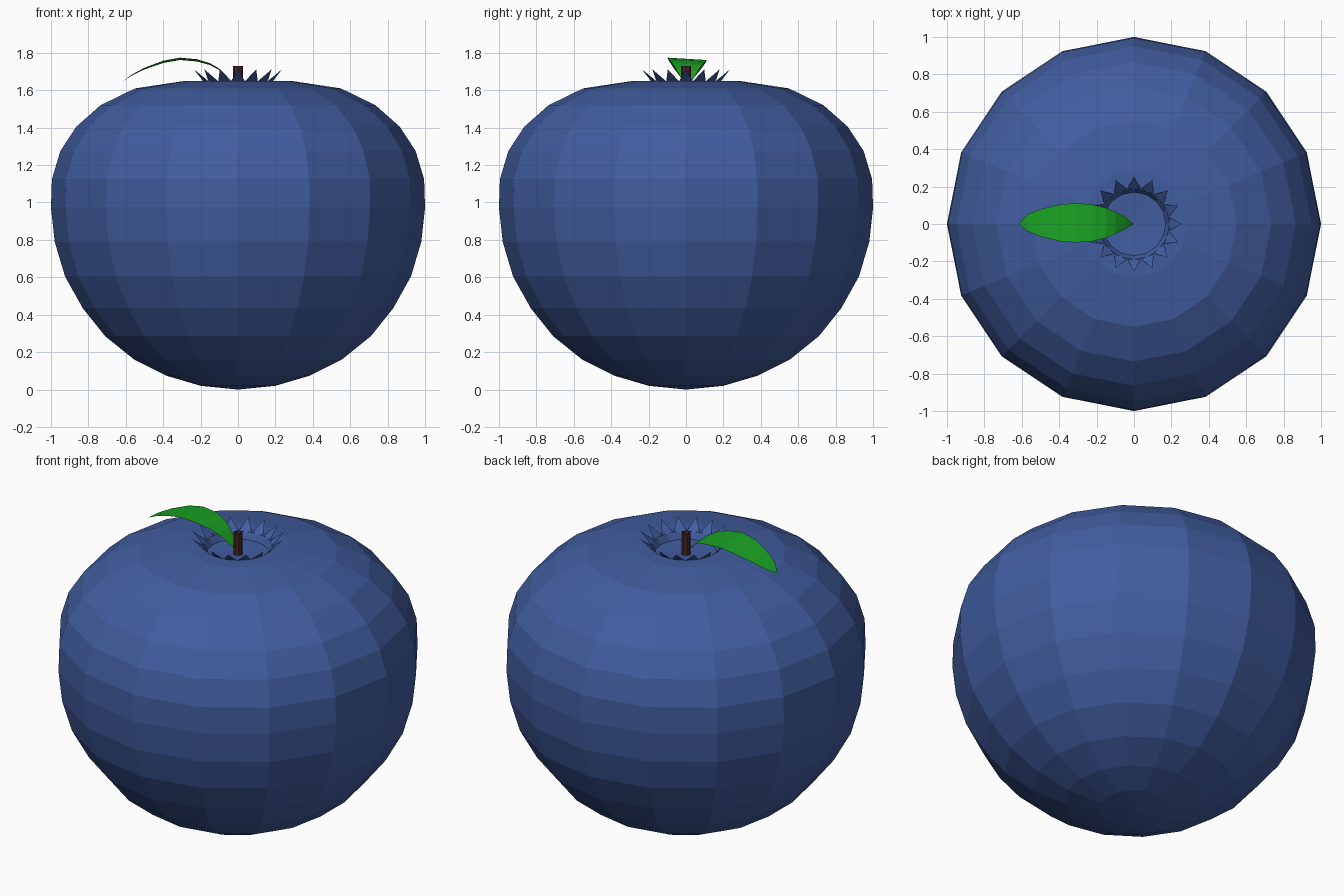
import bpy, bmesh
from math import sin, cos, pi, tau

if "Cube" in bpy.data.objects:
    bpy.data.objects.remove(bpy.data.objects["Cube"])

def material(name, rgb):
    m = bpy.data.materials.new(name)
    m.diffuse_color = (*rgb, 1)
    m.use_nodes = True
    m.node_tree.nodes["Principled BSDF"].inputs["Base Color"].default_value = m.diffuse_color
    return m

def make(name, bm, mat, fix_normals=True):
    if fix_normals:
        bmesh.ops.recalc_face_normals(bm, faces=bm.faces)
    me = bpy.data.meshes.new(name)
    bm.to_mesh(me)
    bm.free()
    me.materials.append(mat)
    ob = bpy.data.objects.new(name, me)
    bpy.context.collection.objects.link(ob)
    return ob

blue = material("berry_blue", (0.053, 0.11, 0.35))
green = material("leaf_green", (0.01, 0.36, 0.017))
brown = material("stem_brown", (0.06, 0.02, 0.015))
N = 16

def polar(r, a, z):
    return (r * cos(a), r * sin(a), z)

# Berry body: 16-sided lathe with a shallow dish on top
profile = [(0.2, 0.02), (0.38, 0.073), (0.555, 0.16), (0.71, 0.285), (0.83, 0.435),
           (0.925, 0.605), (0.98, 0.79), (1.0, 0.97), (0.995, 1.125), (0.95, 1.275),
           (0.865, 1.405), (0.735, 1.52), (0.55, 1.61), (0.285, 1.65), (0.19, 1.65),
           (0.17, 1.61)]
bm = bmesh.new()
rings = [[bm.verts.new(polar(r, tau * i / N, z)) for i in range(N)] for r, z in profile]
for a, b in zip(rings, rings[1:]):
    for i in range(N):
        j = (i + 1) % N
        bm.faces.new((a[i], a[j], b[j], b[i]))
for ring, z in ((rings[0], 0.0), (rings[-1], 1.6)):
    pole = bm.verts.new((0, 0, z))
    for i in range(N):
        bm.faces.new((ring[i], ring[(i + 1) % N], pole))
make("berry_body", bm, blue)

# Crown: outward-leaning teeth around the dish
bm = bmesh.new()
for i in range(N):
    a = tau * i / N
    h = pi / N
    l, r = (bm.verts.new(polar(0.19, a + s * h, 1.648)) for s in (-1, 1))
    tip = bm.verts.new(polar(0.255, a, 1.712))
    bm.faces.new((l, r, tip))
make("crown_teeth", bm, blue, False)

# Stem: short open tube
bm = bmesh.new()
bmesh.ops.create_cone(bm, cap_ends=False, segments=8, radius1=0.026, radius2=0.026, depth=0.13)
bmesh.ops.translate(bm, verts=bm.verts, vec=(0, 0, 1.665))
make("stem", bm, brown)

# Leaf: arched thin blade, (x, z, half width)
spine = [(-0.05, 1.665, 0.035), (-0.1, 1.712, 0.06), (-0.15, 1.74, 0.08),
         (-0.22, 1.76, 0.098), (-0.31, 1.768, 0.105), (-0.4, 1.752, 0.098),
         (-0.5, 1.716, 0.073), (-0.57, 1.68, 0.045)]
bm = bmesh.new()
rows = [[bm.verts.new((x, s * w + 0.006, z - s * w * 0.06)) for s in (-1, 1)]
        for x, z, w in spine]
for a, b in zip(rows, rows[1:]):
    bm.faces.new((a[0], b[0], b[1], a[1]))
base = bm.verts.new((-0.005, 0, 1.615))
tip = bm.verts.new((-0.615, 0.003, 1.648))
bm.faces.new((base, rows[0][0], rows[0][1]))
bm.faces.new((rows[-1][0], tip, rows[-1][1]))
for f in bm.faces:
    f.normal_update()
    if f.normal.z < 0:
        f.normal_flip()
make("leaf", bm, green, False)
